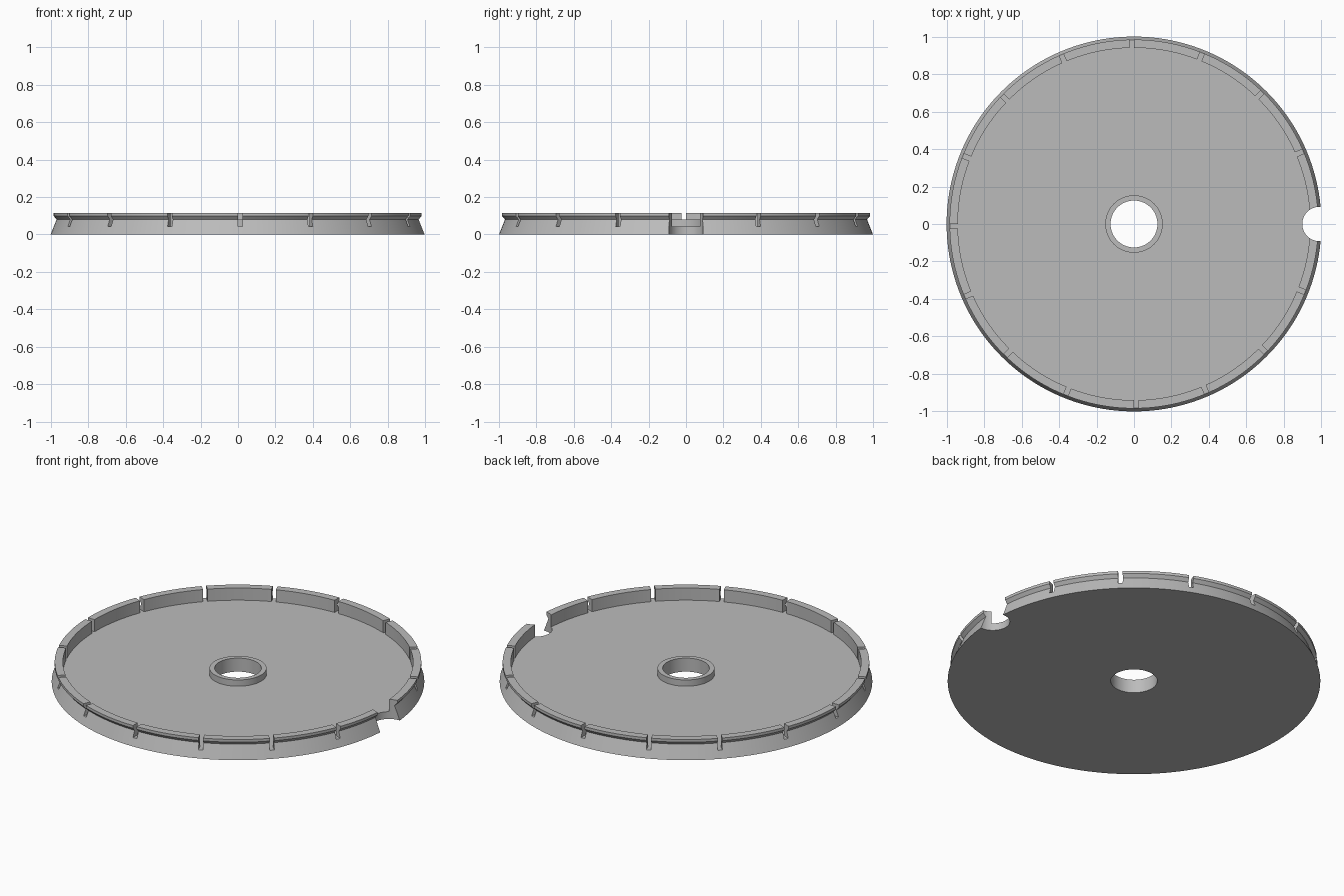
import bpy, bmesh, math
from mathutils import Matrix

cube = bpy.data.objects.get("Cube")
if cube:
    bpy.data.objects.remove(cube, do_unlink=True)

SEGMENTS = 192
FLOOR, HUB_TOP, RIM_TOP = 0.043, 0.08, 0.115

grey = bpy.data.materials.new("plain grey")
grey.use_nodes = True
colour = (0.5, 0.5, 0.5, 1)
grey.diffuse_color = colour
grey.node_tree.nodes["Principled BSDF"].inputs["Base Color"].default_value = colour


def add_object(name, bm):
    bmesh.ops.recalc_face_normals(bm, faces=bm.faces)
    mesh = bpy.data.meshes.new(name)
    bm.to_mesh(mesh)
    bm.free()
    mesh.materials.append(grey)
    obj = bpy.data.objects.new(name, mesh)
    bpy.context.collection.objects.link(obj)
    return obj


# Closed cross-section: underside, flared skirt, lip, rim, floor, hub and bore
profile = [(0.125, 0), (1, 0), (0.968, 0.08), (0.984, 0.099), (0.984, RIM_TOP),
           (0.94, RIM_TOP), (0.94, FLOOR), (0.153, FLOOR),
           (0.153, HUB_TOP), (0.125, HUB_TOP)]
bm = bmesh.new()
rings = []
for i in range(SEGMENTS):
    a = math.tau * i / SEGMENTS
    rings.append([bm.verts.new((r * math.cos(a), r * math.sin(a), z)) for r, z in profile])
for i, ring in enumerate(rings):
    after = rings[(i + 1) % SEGMENTS]
    for j in range(len(profile)):
        k = (j + 1) % len(profile)
        bm.faces.new((ring[j], after[j], after[k], ring[k]))
tray = add_object("round_tray", bm)

# Narrow slots around the rim, and one round notch at the left edge
bm = bmesh.new()
for i in range(1, 16):
    turn = Matrix.Rotation(math.tau * i / 16, 4, "Z")
    place = Matrix.Translation((0.98, 0.0125, FLOOR + 0.1))
    size = Matrix.Diagonal((0.12, 0.025, 0.2, 1))
    bmesh.ops.create_cube(bm, size=1, matrix=turn @ place @ size)
slots = add_object("slot_cutter", bm)

bm = bmesh.new()
bmesh.ops.create_cone(bm, cap_ends=True, segments=64, radius1=0.092, radius2=0.092,
                      depth=0.6, matrix=Matrix.Translation((0.99, 0, 0.05)))
notch = add_object("notch_cutter", bm)

for cutter in (slots, notch):
    cutter.hide_render = True
    cutter.hide_set(True)
    cut = tray.modifiers.new(cutter.name, "BOOLEAN")
    cut.operation = "DIFFERENCE"
    cut.solver = "EXACT"
    cut.object = cutter

# Apply the cuts, remove the cutters, and smooth the round walls
bpy.context.view_layer.update()
evaluated = tray.evaluated_get(bpy.context.evaluated_depsgraph_get())
cut_mesh = bpy.data.meshes.new_from_object(evaluated)
tray.modifiers.clear()
tray.data = cut_mesh
for cutter in (slots, notch):
    bpy.data.objects.remove(cutter, do_unlink=True)

bpy.ops.object.select_all(action="DESELECT")
tray.select_set(True)
bpy.context.view_layer.objects.active = tray
bpy.ops.object.shade_smooth_by_angle(angle=math.radians(25))
